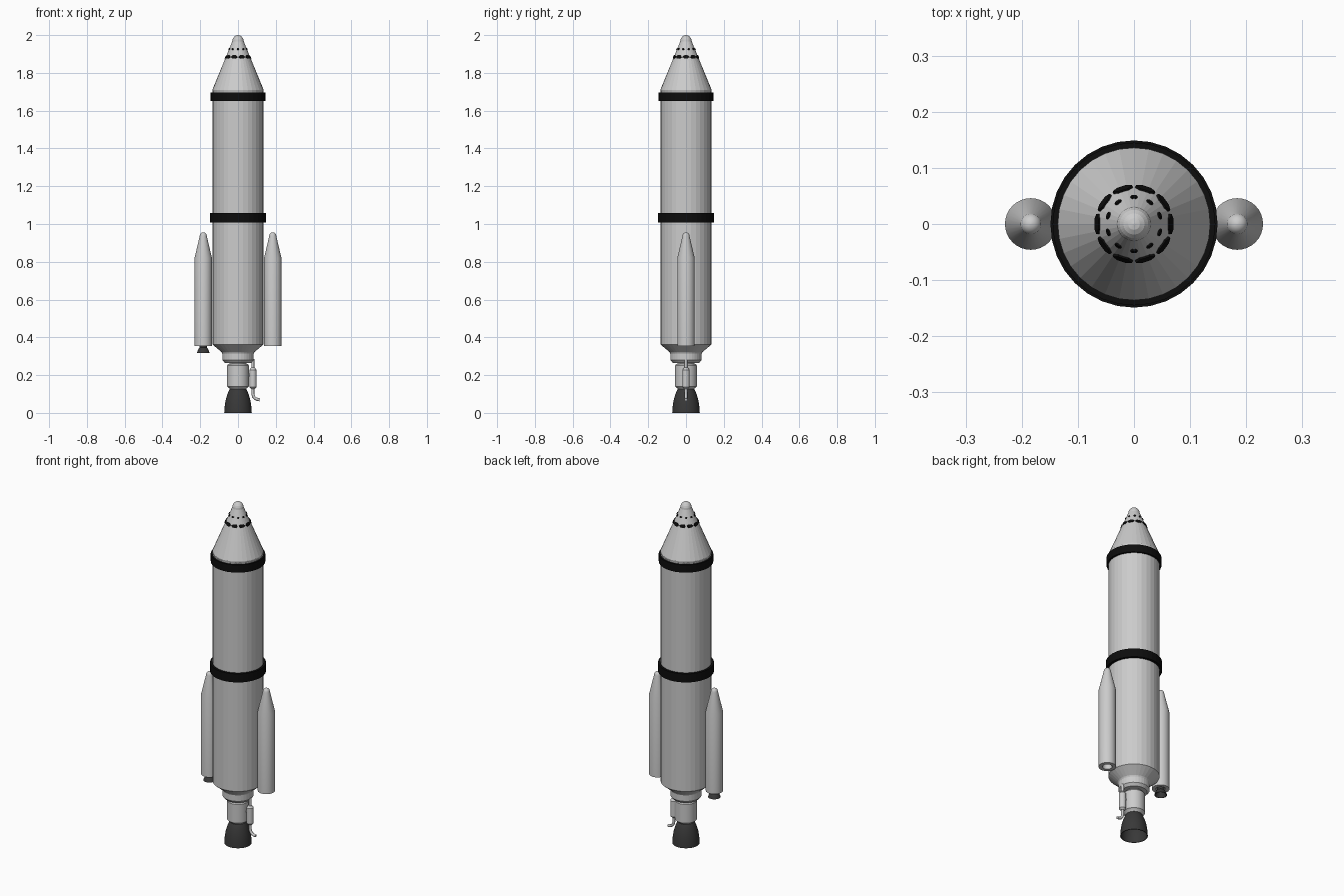
import bpy, math
from mathutils import Matrix

if "Cube" in bpy.data.objects:
    bpy.data.objects.remove(bpy.data.objects["Cube"])

def material(name, v):
    m = bpy.data.materials.new(name)
    m.diffuse_color = (v, v, v, 1)
    m.use_nodes = True
    m.node_tree.nodes["Principled BSDF"].inputs["Base Color"].default_value = m.diffuse_color
    return m

BLACK = material("black", 0.004)
DARK = material("dark_metal", 0.04)

def finish(name, verts, faces, mat=None, smooth=None):
    me = bpy.data.meshes.new(name)
    me.from_pydata(verts, [], faces)
    me.update()
    ob = bpy.data.objects.new(name, me)
    bpy.context.collection.objects.link(ob)
    if mat:
        me.materials.append(mat)
    if smooth:
        bpy.ops.object.select_all(action='DESELECT')
        ob.select_set(True)
        bpy.context.view_layer.objects.active = ob
        bpy.ops.object.shade_smooth_by_angle(angle=math.radians(smooth))
    return ob

def lathe(name, profile, x=0, n=32, mat=None, smooth=None, closed=False):
    """Spin an (r, z) profile, listed bottom to top, about a vertical axis at x."""
    verts = [(x + r * math.cos(2 * math.pi * i / n), r * math.sin(2 * math.pi * i / n), z)
             for r, z in profile for i in range(n)]
    k = len(profile)
    faces = []
    for j in range(k if closed else k - 1):
        a, b = j * n, (j + 1) % k * n
        faces += [(a + i, a + (i + 1) % n, b + (i + 1) % n, b + i) for i in range(n)]
    if not closed:
        faces += [tuple(reversed(range(n))), tuple(range((k - 1) * n, k * n))]
    return finish(name, verts, faces, mat, smooth)

def dome(r, z, h, steps=5):
    return [(r * math.cos(t), z + h * math.sin(t))
            for t in (math.pi / 2 * i / steps * 0.98 for i in range(1, steps + 1))]

# Main body, with tapered skirt and engine mount
lathe("body", [(0.07, 0.265), (0.083, 0.28), (0.083, 0.315), (0.087, 0.322), (0.135, 0.362),
               (0.135, 1.70)])

# Nose cone with rounded tip
lathe("nose_cone", [(0.132, 1.69), (0.136, 1.71), (0.031, 1.965)] + dome(0.031, 1.965, 0.035))

# Black bands around the hull
for name, z0, z1, r in (("lower_band", 1.008, 1.058, 0.149), ("upper_band", 1.65, 1.695, 0.145)):
    lathe(name, [(0.13, z0), (r, z0), (r, z1), (0.13, z1)], mat=BLACK, closed=True)

# Two rows of six-sided windows lying on the cone
tilt = math.atan2(0.105, 0.255)
def window_row(name, z, width, height, phase):
    r = 0.136 - 0.105 * (z - 1.71) / 0.255
    verts, faces = [], []
    for k in range(10):
        m = (Matrix.Rotation(math.radians(phase + 36 * k), 4, 'Z')
             @ Matrix.Translation((r, 0, z)) @ Matrix.Rotation(-tilt, 4, 'Y'))
        b = len(verts)
        for d in (-0.005, 0.003):
            verts += [m @ type(m.translation)((d, width / 2 * math.cos(i * math.pi / 3),
                                               height / 2 * math.sin(i * math.pi / 3) / 0.866))
                      for i in range(6)]
        faces += [tuple(range(b + 5, b - 1, -1)) if b else (5, 4, 3, 2, 1, 0),
                  tuple(range(b + 6, b + 12))]
        faces += [(b + i, b + (i + 1) % 6, b + 6 + (i + 1) % 6, b + 6 + i) for i in range(6)]
    finish(name, verts, faces, BLACK)

window_row("large_windows", 1.884, 0.036, 0.018, 0)
window_row("small_windows", 1.926, 0.013, 0.010, 18)

# Side boosters, each with a recessed base
for side, x in (("left", -0.184), ("right", 0.184)):
    lathe(side + "_booster", [(0.022, 0.39), (0.026, 0.354), (0.046, 0.354), (0.046, 0.82),
                              (0.019, 0.935)] + dome(0.019, 0.935, 0.021), x, smooth=35)

# Small nozzle, left booster only
lathe("booster_nozzle", [(0.034, 0.318), (0.024, 0.342), (0.02, 0.345), (0.02, 0.385),
                         (0.015, 0.385), (0.019, 0.342), (0.030, 0.318)],
      -0.184, mat=DARK, smooth=35, closed=True)

# Engine chamber and neck
lathe("engine_chamber", [(0.04, 0.118), (0.045, 0.13), (0.058, 0.14), (0.058, 0.25),
                         (0.052, 0.258), (0.045, 0.26), (0.045, 0.275)], smooth=35)

# Hollow bell nozzle
bell = [(0.073, 0.0), (0.071, 0.03), (0.066, 0.065), (0.056, 0.1), (0.046, 0.122), (0.038, 0.134)]
lathe("engine_nozzle", bell + [(r - 0.004, z) for r, z in reversed(bell)],
      mat=DARK, smooth=35, closed=True)

# Turbopump and its exhaust pipe
lathe("turbopump", [(0.01, 0.127), (0.019, 0.137), (0.019, 0.228), (0.01, 0.24)], 0.079, 16, smooth=35)

def pipe(name, points, radius):
    cu = bpy.data.curves.new(name, 'CURVE')
    cu.dimensions = '3D'
    cu.bevel_depth, cu.bevel_resolution, cu.use_fill_caps = radius, 2, True
    s = cu.splines.new('POLY')
    s.points.add(len(points) - 1)
    for p, (x, z) in zip(s.points, points):
        p.co = (x, 0, z, 1)
    bpy.context.collection.objects.link(bpy.data.objects.new(name, cu))

pipe("exhaust_pipe", [(0.079, 0.14), (0.079, 0.10), (0.082, 0.087), (0.09, 0.077),
                      (0.101, 0.072), (0.115, 0.069)], 0.008)
pipe("feed_pipe", [(0.079, 0.23), (0.079, 0.285)], 0.008)
pipe("pump_link", [(0.05, 0.2), (0.079, 0.2)], 0.008)
